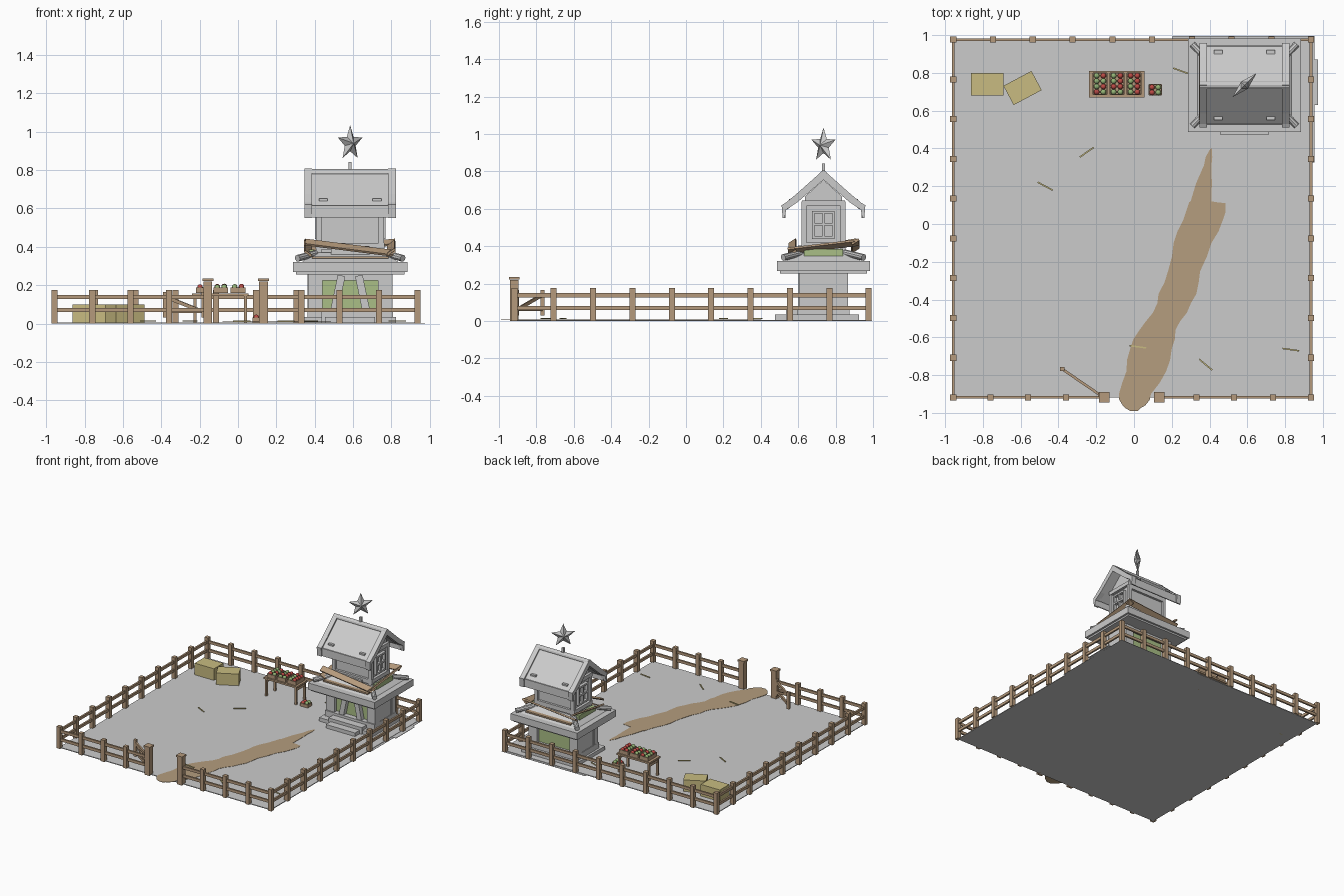
import bpy, bmesh, math, random
from math import radians
from mathutils import Vector, Matrix

random.seed(4)
if "Cube" in bpy.data.objects:
    bpy.data.objects.remove(bpy.data.objects["Cube"])


def material(name, r, g, b):
    m = bpy.data.materials.new(name)
    m.use_nodes = True
    m.diffuse_color = (r, g, b, 1)
    m.node_tree.nodes["Principled BSDF"].inputs["Base Color"].default_value = (r, g, b, 1)
    return m


STONE = material("stone grey", .6, .6, .6)
WOOD = material("weathered wood", .46, .32, .2)
DIRT = material("dirt path", .46, .34, .21)
HAY = material("hay yellow", .58, .5, .22)
GREEN = material("panel green", .4, .52, .24)
RED = material("apple red", .5, .07, .06)
LIME = material("apple green", .3, .46, .18)


def finish(name, bm, mat):
    bmesh.ops.recalc_face_normals(bm, faces=bm.faces)
    mesh = bpy.data.meshes.new(name)
    bm.to_mesh(mesh)
    bm.free()
    mesh.materials.append(mat)
    ob = bpy.data.objects.new(name, mesh)
    bpy.context.collection.objects.link(ob)
    return ob


def box(c, s, rot=Matrix()):
    return Matrix.Translation(c) @ rot.to_4x4() @ Matrix.Diagonal((*s, 1))


def beam(p, q, w, h, roll=0):
    p, q = Vector(p), Vector(q)
    x = (q - p).normalized()
    y = Vector((0, 0, 1)).cross(x).normalized()
    frame = Matrix((x, y, x.cross(y))).transposed() @ Matrix.Rotation(roll, 3, 'X')
    return box((p + q) / 2, ((q - p).length, w, h), frame)


def part(name, mat, matrices):
    bm = bmesh.new()
    for m in matrices:
        bmesh.ops.create_cube(bm, size=1, matrix=m)
    return finish(name, bm, mat)


def polygon(name, mat, pts, push=(0, 0, 0)):
    bm = bmesh.new()
    f = bm.faces.new([bm.verts.new(p) for p in pts])
    if any(push):
        top = bmesh.ops.extrude_face_region(bm, geom=[f])["geom"]
        moved = [v for v in top if isinstance(v, bmesh.types.BMVert)]
        bmesh.ops.translate(bm, verts=moved, vec=push)
    return finish(name, bm, mat)


# Ground, tower pad and straw
L, R, F, B = -.957, .937, -.918, .976
part("ground", STONE, [box((-.01, .029, .003), (R - L, B - F, .006))])
part("tower_pad", STONE, [box((.58, .66, .001), (.75, .67, .002)),
                          box((.9, .75, .002), (.15, .24, .003))])
straws = [(.25, .81, -20), (-.25, .38, 35), (-.47, .2, -28),
          (.02, -.65, -8), (.83, -.665, -8), (.38, -.745, -40)]
part("loose_straw", HAY, [box((x, y, .013), (.09, .008, .005),
                              Matrix.Rotation(radians(a), 3, 'Z')) for x, y, a in straws])

# Dirt path with ragged edges
rows = [(-.99, -.02, .02), (-.96, -.06, .06), (-.9, -.08, .09), (-.78, -.04, .17),
        (-.66, -.02, .2), (-.56, .03, .22), (-.47, .1, .28), (-.37, .13, .33),
        (-.25, .18, .35), (-.1, .21, .41), (.02, .26, .47), (.11, .29, .485),
        (.12, .3, .41), (.31, .37, .41), (.4, .405, .412)]
left = [(a, y) for y, a, b in rows]
right = [(b, y) for y, a, b in rows]


def ragged(edge):
    out = []
    for (x0, y0), (x1, y1) in zip(edge, edge[1:]):
        out += [(x0, y0, .008),
                ((x0 + x1) / 2 + random.uniform(-.01, .01), (y0 + y1) / 2, .008)]
    return out + [(*edge[-1], .008)]


polygon("dirt_path", DIRT, ragged(left) + ragged(right)[::-1], (0, 0, .002))

# Fence
steps = [i / 9 for i in range(10)]
posts = {(round(L + (R - L) * t, 3), B) for t in steps}
posts |= {(x, round(F + (B - F) * t, 3)) for t in steps for x in (L, R)}
posts |= {(x, F) for x in (-.76, -.56, -.36, .33, .53, .735)}
part("fence_posts", WOOD, [box((x, y, .088), (.032, .032, .175)) for x, y in sorted(posts)])
runs = [((L, B), (R, B)), ((L, F), (L, B)), ((R, F), (R, B)), ((L, F), (-.16, F)), ((.13, F), (R, F))]
part("fence_rails", WOOD, [beam((*p, z), (*q, z), .014, .022)
                           for p, q in runs for z in (.07, .138)])

# Gate posts and open gate
gate = []
for x in (-.157, .133):
    gate += [box((x, F, .11), (.045, .045, .22)), box((x, F, .228), (.056, .056, .014))]
part("gate_posts", WOOD, gate)
hinge, swing = (-.18, -.905), (-.38, -.768)
leaf = [beam((*hinge, z), (*swing, z), .014, .022) for z in (.065, .138)]
leaf += [beam((*hinge, .06), (*swing, .14), .01, .018)]
leaf += [box((x, y, .098), (.022, .022, .135)) for x, y in (hinge, swing)]
part("open_gate", WOOD, leaf)

# Hay bales
part("hay_bales", HAY, [
    box((-.778, .74, .05), (.172, .12, .1)),
    box((-.59, .72, .05), (.168, .115, .1), Matrix.Rotation(radians(28), 3, 'Z'))])

# Market table
table = [box((-.092, .74, .15), (.295, .14, .014))]
for x in (-.225, .04):
    table += [box((x, y, .075), (.016, .016, .15)) for y in (.685, .795)]
    table += [box((x, .74, .125), (.012, .1, .02))]
part("market_table", WOOD, table)

# Fruit crates
crates, fruit = [], {RED: [], LIME: []}


def crate(x, y, z, sx, sy, nx, ny):
    crates.append(box((x, y, z + .005), (sx, sy, .008)))
    for k in (-1, 1):
        crates.append(box((x + k * sx / 2, y, z + .016), (.005, sy, .03)))
        crates.append(box((x, y + k * sy / 2, z + .016), (sx, .005, .03)))
    for i in range(nx):
        for j in range(ny):
            at = (x + ((i + .5) / nx - .5) * sx, y + ((j + .5) / ny - .5) * sy,
                  z + .03 + random.uniform(0, .006))
            fruit[random.choice((RED, LIME))].append(at)


for x in (-.18, -.09, 0):
    crate(x, .742, .157, .072, .115, 2, 4)
crate(.112, .71, 0, .066, .055, 2, 2)
part("fruit_crates", WOOD, crates)
for mat, spots in fruit.items():
    bm = bmesh.new()
    for s in spots:
        bmesh.ops.create_icosphere(bm, subdivisions=2, radius=.015, matrix=Matrix.Translation(s))
    ob = finish(mat.name + "s", bm, mat)
    ob.data.shade_smooth()

# Tower helpers, measured from the tower centre
CX, CY = .585, .735
SIGNS = [(a, b) for a in (-1, 1) for b in (-1, 1)]


def block(x, y, z0, z1, sx, sy):
    return box((CX + x, CY + y, (z0 + z1) / 2), (sx, sy, z1 - z0))


def at(x, y, z):
    return (CX + x, CY + y, z)


def prism(name, mat, half, x0, x1):
    pts = half + [(-y, z) for y, z in reversed(half) if y]
    return polygon(name, mat, [at(x0, y, z) for y, z in pts], (x1 - x0, 0, 0))


# Lower storey
part("tower_steps", STONE, [block(0, -.18, 0, .035, .26, .16), block(0, -.14, 0, .06, .3, .12),
                            block(0, 0, 0, .035, .48, .38), block(0, 0, 0, .08, .445, .28)])
part("lower_panels", GREEN, [block(0, 0, .05, .255, .38, .2)])
lower = [block(a * .183, b * .1, .03, .26, .075, .06) for a, b in SIGNS]
lower += [block(a * .205, 0, .03, .26, .025, .22) for a in (-1, 1)]
lower += [block(a * .219, b * .1, .08, .26, .006, .04) for a, b in SIGNS]
lower += [block(0, b * .105, .225, .26, .38, .04) for b in (-1, 1)]
lower += [beam(at(a * .085, -.115, .06), at(a * .045, -.115, .25), .04, .04) for a in (-1, 1)]
part("lower_walls", STONE, lower)
part("tower_ledge", STONE, [block(0, 0, .268, .322, .597, .496), block(0, 0, .255, .268, .565, .465)])

# Sloped skirt with corner logs
bm = bmesh.new()
bmesh.ops.create_cube(bm, size=1, matrix=block(0, 0, .322, .37, .5, .4))
for v in bm.verts:
    if v.co.z > .35:
        v.co.x = CX + (v.co.x - CX) * .74
        v.co.y = CY + (v.co.y - CY) * .6
finish("skirt_roof", bm, STONE)
for a, b in SIGNS:
    p, q = Vector(at(a * .275, b * .215, .34)), Vector(at(a * .18, b * .115, .365))
    bm = bmesh.new()
    turn = (q - p).to_track_quat('Z', 'Y').to_matrix().to_4x4()
    bmesh.ops.create_cone(bm, cap_ends=True, segments=10, radius1=.018, radius2=.018,
                          depth=(q - p).length, matrix=Matrix.Translation((p + q) / 2) @ turn)
    finish("skirt_corner_log", bm, STONE)
part("side_green_panels", GREEN, [block(a * .2, 0, .345, .385, .03, .21) for a in (-1, 1)])

# Upper storey
prism("upper_walls", STONE, [(0, .755), (.1, .665), (.1, .36)], -.16, .16)
upper = [block(a * .163, b * .105, .36, .64, .028, .026) for a, b in SIGNS]
upper += [block(0, b * .108, z, z + .035, .34, .02) for b in (-1, 1) for z in (.385, .585)]
upper += [block(a * .17, 0, z, z + .03, .02, .23) for a in (-1, 1) for z in (.39, .615)]
upper += [block(a * .172, b * .055, .45, .58, .024, .014) for a, b in SIGNS]
upper += [block(a * .172, 0, .45, .58, .02, .012) for a in (-1, 1)]
upper += [block(a * .172, 0, z, z + .014, .024, .12) for a in (-1, 1) for z in (.44, .51, .575)]
upper += [block(0, -.125, .36, .405, .2, .02)]
part("upper_frame", STONE, upper)

# Broken boards around the waist
boards = [beam(at(-.235, -.165, .425), at(.235, -.165, .365), .045, .012, .6),
          beam(at(.235, .17, .425), at(-.235, .17, .38), .045, .012, -.6),
          beam(at(.215, -.19, .375), at(.215, .19, .42), .045, .012, -.6),
          beam(at(-.22, -.18, .365), at(-.22, .18, .425), .045, .012, .6)]
boards += [block(0, b * .18, .338, .35, .4, .03) for b in (-1, 1)]
part("broken_boards", WOOD, boards)

# Gable roof with upturned barge boards
prism("gable_roof", STONE, [(0, .795), (.21, .61), (.195, .595), (0, .762)], -.21, .21)
for a in (-1, 1):
    prism("barge_board", STONE, [(0, .808), (.15, .675), (.205, .63), (.224, .62), (.218, .55),
                                 (.207, .55), (.2, .595), (.14, .635), (0, .755)], a * .198, a * .238)
part("eave_fascia", STONE, [block(0, b * .208, .552, .615, .43, .008) for b in (-1, 1)])
part("roof_clips", STONE, [block(a * .14, b * .175, .64, .652, .045, .02) for a, b in SIGNS])
bm = bmesh.new()
bmesh.ops.create_cone(bm, cap_ends=True, segments=12, radius1=.02, radius2=.02, depth=.47,
                      matrix=Matrix.Translation(at(0, 0, .785)) @ Matrix.Rotation(radians(90), 4, 'Y'))
finish("roof_ridge", bm, STONE)
part("roof_spike", STONE, [block(0, 0, .78, .842, .016, .016)])

# Star finial
bm = bmesh.new()
rim = []
for i in range(10):
    r, t = (.042 if i % 2 else .095), radians(90 + 36 * i)
    rim.append(bm.verts.new((r * math.cos(t), 0, r * math.sin(t))))
for y in (-.026, .026):
    tip = bm.verts.new((0, y, 0))
    for i in range(10):
        bm.faces.new((rim[i - 1], rim[i], tip))
star = finish("star_finial", bm, STONE)
star.location = at(0, 0, .94)
star.rotation_euler.z = radians(45)
